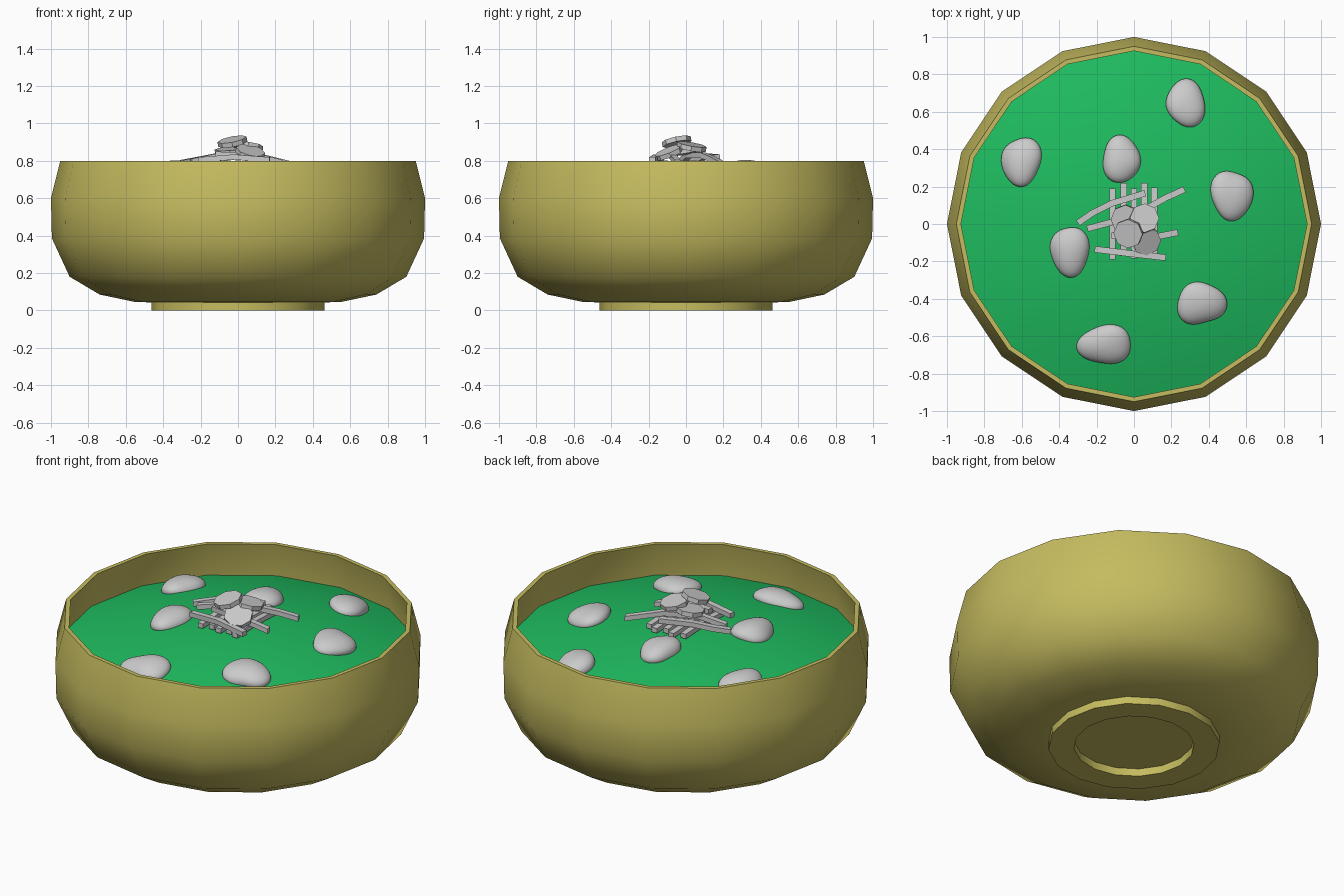
import bpy, bmesh, math
from mathutils import Vector, Matrix

if "Cube" in bpy.data.objects:
    bpy.data.objects.remove(bpy.data.objects["Cube"])

def material(name, rgb):
    m = bpy.data.materials.new(name)
    m.diffuse_color = (*rgb, 1)
    m.use_nodes = True
    m.node_tree.nodes["Principled BSDF"].inputs["Base Color"].default_value = m.diffuse_color
    return m

def finish(name, bm, mat=None, angle=None):
    bmesh.ops.recalc_face_normals(bm, faces=bm.faces)
    me = bpy.data.meshes.new(name)
    bm.to_mesh(me)
    bm.free()
    ob = bpy.data.objects.new(name, me)
    bpy.context.collection.objects.link(ob)
    if mat:
        me.materials.append(mat)
    if angle:
        bpy.ops.object.select_all(action='DESELECT')
        ob.select_set(True)
        bpy.context.view_layer.objects.active = ob
        bpy.ops.object.shade_smooth_by_angle(angle=math.radians(angle))
    return ob

def lathe(name, profile, mat, angle, sides=16):
    bm = bmesh.new()
    vs = [bm.verts.new((r, 0, z)) for r, z in profile]
    es = [bm.edges.new(p) for p in zip(vs, vs[1:])]
    bmesh.ops.spin(bm, geom=vs + es, cent=(0, 0, 0), axis=(0, 0, 1),
                   angle=2 * math.pi, steps=sides)
    bmesh.ops.remove_doubles(bm, verts=bm.verts, dist=1e-4)
    return finish(name, bm, mat, angle)

EDGE_R, EDGE_Z, RISE = 0.966, 0.595, 0.17
def soup_z(x, y):
    return EDGE_Z + RISE * (1 - (x * x + y * y) / EDGE_R ** 2)

# Bowl: recessed foot ring, outer wall, rim, inner wall
bowl_mat = material("bowl_olive", (0.56, 0.50, 0.115))
lathe("bowl", [(0, 0.045), (0.325, 0.045), (0.325, 0), (0.463, 0), (0.463, 0.043),
               (0.55, 0.045), (0.74, 0.085), (0.90, 0.18), (0.995, 0.385), (1.0, 0.6),
               (0.95, 0.8), (0.925, 0.8), (0.968, 0.6), (0.962, 0.4), (0.87, 0.205),
               (0.72, 0.115), (0.54, 0.08), (0, 0.08)], bowl_mat, 35)

# Soup: shallow dome
soup_mat = material("soup_green", (0.013, 0.50, 0.115))
lathe("soup", [(r, soup_z(r, 0)) for r in (0, 0.2, 0.4, 0.6, 0.8, EDGE_R)], soup_mat, 40)

# Dumplings: lumpy flattened balls lying on the dome (x, y, half width, half depth)
dumplings = [(-0.605, 0.335, 0.108, 0.13), (-0.07, 0.345, 0.108, 0.12),
             (0.28, 0.645, 0.11, 0.125), (0.525, 0.155, 0.112, 0.135),
             (0.36, -0.425, 0.125, 0.118), (-0.155, -0.645, 0.14, 0.108),
             (-0.345, -0.145, 0.107, 0.13)]
for i, (x, y, rx, ry) in enumerate(dumplings):
    bm = bmesh.new()
    bmesh.ops.create_icosphere(bm, subdivisions=4, radius=1)
    for v in bm.verts:
        a = math.atan2(v.co.y, v.co.x)
        flat = math.hypot(v.co.x, v.co.y)
        lump = 0.06 * math.sin(3 * a + 2.1 * i) + 0.04 * math.sin(2 * a - 1.3 * i)
        v.co *= 1 + lump * flat ** 2 + 0.04 * math.sin(3 * v.co.x + 2 * v.co.z + i)
    normal = Vector((2 * RISE * x / EDGE_R ** 2, 2 * RISE * y / EDGE_R ** 2, 1))
    tilt = Vector((0, 0, 1)).rotation_difference(normal).to_matrix().to_4x4()
    bm.transform(Matrix.Translation((x, y, soup_z(x, y))) @ tilt
                 @ Matrix.Diagonal((rx, ry, 0.06, 1)))
    finish(f"dumpling_{i + 1}", bm, angle=60)

def strip(name, pts, w=0.034, h=0.028):
    """Rectangular bar through a few points."""
    bm = bmesh.new()
    pts = [Vector(p) for p in pts]
    rings = []
    for i, p in enumerate(pts):
        d = pts[min(i + 1, len(pts) - 1)] - pts[max(i - 1, 0)]
        s = Vector((-d.y, d.x, 0)).normalized() * w / 2
        u = Vector((0, 0, h / 2))
        rings.append([bm.verts.new(p + q) for q in (s + u, s - u, -s - u, u - s)])
    for a, b in zip(rings, rings[1:]):
        for k in range(4):
            bm.faces.new((a[k], a[k - 1], b[k - 1], b[k]))
    bm.faces.new(rings[0])
    bm.faces.new(rings[-1])
    return finish(name, bm)

# Garnish: lower row of parallel strips
for i, (x, y0, y1) in enumerate([(-0.115, -0.19, 0.19), (-0.055, -0.17, 0.22), (0, -0.185, 0.19),
                                 (0.055, -0.165, 0.22), (0.108, -0.185, 0.195)]):
    strip(f"lower_strip_{i + 1}", [(x, y0, 0.78), (x, 0.01, 0.788), (x, y1, 0.78)])

# Garnish: drooping strips laid across
for i, pts in enumerate([
        [(-0.30, 0.005, 0.79), (-0.22, 0.06, 0.805), (-0.12, 0.11, 0.825), (0.06, 0.165, 0.82)],
        [(-0.25, -0.025, 0.797), (-0.10, 0.015, 0.83), (0.08, 0.09, 0.83), (0.17, 0.14, 0.81),
         (0.27, 0.185, 0.785)],
        [(-0.12, -0.06, 0.835), (0.08, -0.075, 0.83), (0.16, -0.06, 0.81), (0.235, -0.045, 0.79)],
        [(-0.21, -0.135, 0.805), (-0.02, -0.158, 0.82), (0.17, -0.18, 0.805)]]):
    strip(f"cross_strip_{i + 1}", pts)

# Garnish: tilted eight-sided slices stacked on top (centre, tilt about x and y)
for i, (c, ax, ay) in enumerate([((-0.045, 0.025, 0.852), 8, -4), ((0.065, -0.09, 0.845), 22, 12),
                                 ((0.055, 0.03, 0.875), -10, 8), ((-0.03, -0.05, 0.902), 12, -11)]):
    bm = bmesh.new()
    bmesh.ops.create_cone(bm, cap_ends=True, segments=8, radius1=0.079, radius2=0.079, depth=0.026)
    bm.transform(Matrix.Translation(c) @ Matrix.Rotation(math.radians(ax), 4, 'X')
                 @ Matrix.Rotation(math.radians(ay), 4, 'Y'))
    finish(f"slice_{i + 1}", bm)
